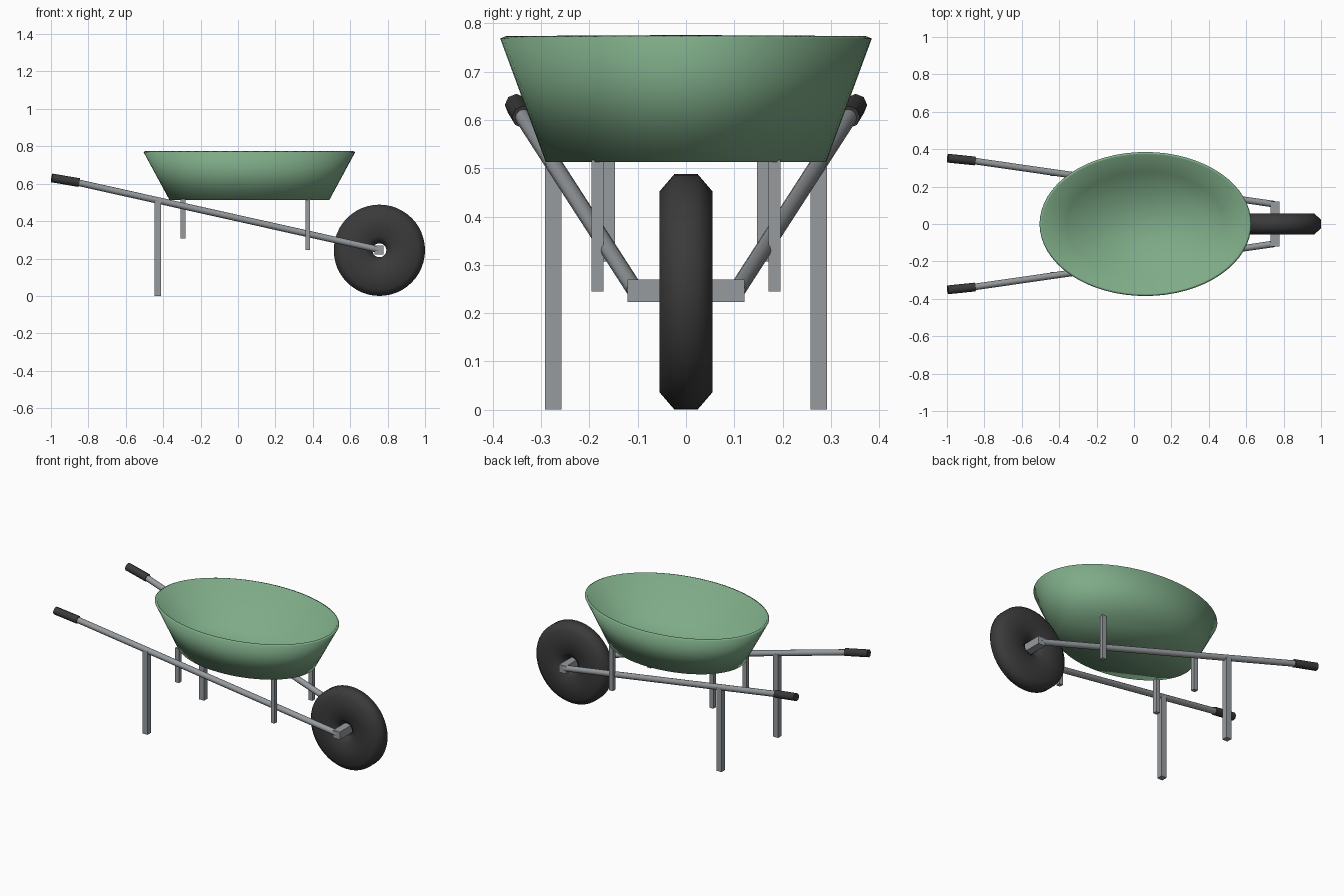
import bpy, bmesh, math
from mathutils import Vector

default = bpy.data.objects.get("Cube")
if default:
    bpy.data.objects.remove(default, do_unlink=True)


def make_material(name, color):
    mat = bpy.data.materials.new(name)
    mat.use_nodes = True
    mat.diffuse_color = (*color, 1)
    mat.node_tree.nodes["Principled BSDF"].inputs["Base Color"].default_value = (*color, 1)
    return mat


GREEN = make_material("green paint", (0.21, 0.41, 0.245))
STEEL = make_material("grey steel", (0.31, 0.33, 0.345))
RUBBER = make_material("black rubber", (0.043, 0.043, 0.043))


def finish(obj, name, mat, smooth_angle=None):
    obj.name = name
    obj.data.materials.append(mat)
    if smooth_angle:
        bpy.ops.object.shade_smooth_by_angle(angle=math.radians(smooth_angle))
    return obj


def box(name, mat, center, size):
    bpy.ops.mesh.primitive_cube_add(size=1, location=center)
    obj = bpy.context.object
    obj.scale = size
    bpy.ops.object.transform_apply(location=False, rotation=False, scale=True)
    return finish(obj, name, mat)


def rod(name, mat, start, end, radius, sides):
    start, end = Vector(start), Vector(end)
    axis = end - start
    bpy.ops.mesh.primitive_cylinder_add(vertices=sides, radius=radius, depth=axis.length,
                                        location=(start + end) / 2)
    obj = bpy.context.object
    obj.rotation_euler = axis.to_track_quat('Z', 'Y').to_euler()
    return finish(obj, name, mat, 60)


# Tub: open oval pan with flared walls and a thin rim
BOTTOM, TOP = 0.513, 0.769
bpy.ops.mesh.primitive_cone_add(vertices=64, radius1=0.755, radius2=1, depth=TOP - BOTTOM,
                                location=(0.061, 0, (BOTTOM + TOP) / 2))
tub = bpy.context.object
tub.scale = (0.566, 0.385, 1)
bpy.ops.object.transform_apply(location=False, rotation=False, scale=True)
bm = bmesh.new()
bm.from_mesh(tub.data)
lid = [f for f in bm.faces if f.normal.z > 0.9]
bmesh.ops.delete(bm, geom=lid, context='FACES_ONLY')
bm.to_mesh(tub.data)
bm.free()
finish(tub, "tub", GREEN)
bpy.ops.object.shade_smooth()
wall = tub.modifiers.new("wall", 'SOLIDIFY')
wall.thickness = 0.014
wall.offset = -1

# Wheel: bevelled ring profile (radius, half width) spun about the axle
WHEEL_X, WHEEL_Z = 0.756, 0.244
half = [(0.037, 0.024), (0.073, 0.055), (0.208, 0.055), (0.244, 0.024)]
profile = half + [(r, -w) for r, w in reversed(half)]
bm = bmesh.new()
ring = [bm.verts.new((r, w, 0)) for r, w in profile]
edges = [bm.edges.new((ring[i], ring[i - 1])) for i in range(len(ring))]
bmesh.ops.spin(bm, geom=ring + edges, cent=(0, 0, 0), axis=(0, 1, 0),
               angle=math.tau, steps=48, use_duplicate=False)
bmesh.ops.remove_doubles(bm, verts=bm.verts, dist=0.0001)
bmesh.ops.recalc_face_normals(bm, faces=bm.faces)
mesh = bpy.data.meshes.new("wheel")
bm.to_mesh(mesh)
bm.free()
wheel = bpy.data.objects.new("wheel", mesh)
wheel.location = (WHEEL_X, 0, WHEEL_Z)
bpy.context.collection.objects.link(wheel)
bpy.ops.object.select_all(action='DESELECT')
wheel.select_set(True)
bpy.context.view_layer.objects.active = wheel
finish(wheel, "wheel", RUBBER)
bpy.ops.object.shade_smooth()

# Axle block through the wheel
box("axle", STEEL, (0.754, 0, 0.246), (0.046, 0.243, 0.047))

# Handles, grips, legs and tub struts on both sides
for side, s in (("left", 1), ("right", -1)):
    rod(side + "_handle", STEEL, (-0.87, s * 0.339, 0.609), (0.75, s * 0.106, 0.248), 0.0175, 12)
    rod(side + "_grip", RUBBER, (-0.996, s * 0.352, 0.631), (-0.85, s * 0.337, 0.606), 0.0235, 8)
    box(side + "_leg", STEEL, (-0.428, s * 0.275, 0.255), (0.035, 0.035, 0.51))
    box(side + "_rear_strut", STEEL, (-0.294, s * 0.16, 0.412), (0.026, 0.026, 0.21))
    box(side + "_front_strut", STEEL, (0.373, s * 0.183, 0.381), (0.025, 0.025, 0.272))
